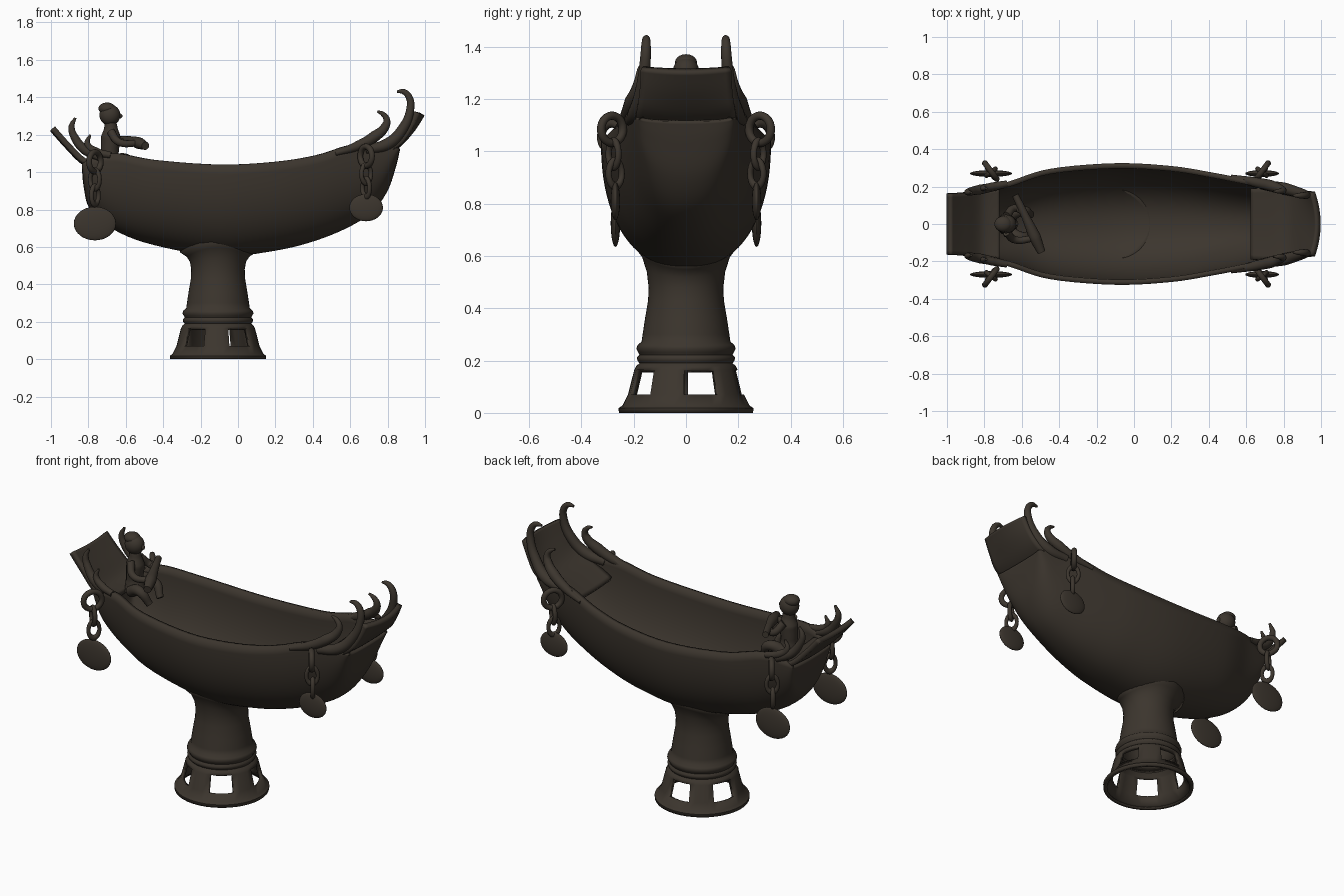
import bpy, bmesh, math
from mathutils import Vector

cube = bpy.data.objects.get("Cube")
if cube:
    bpy.data.objects.remove(cube, do_unlink=True)

bronze = bpy.data.materials.new("dark_bronze")
bronze.use_nodes = True
colour = (0.045, 0.036, 0.027, 1)
bronze.diffuse_color = colour
bsdf = bronze.node_tree.nodes["Principled BSDF"]
bsdf.inputs["Base Color"].default_value = colour
bsdf.inputs["Roughness"].default_value = 0.7


def finish(obj, name, angle=50):
    obj.name = name
    obj.data.materials.clear()
    obj.data.materials.append(bronze)
    bpy.ops.object.select_all(action="DESELECT")
    obj.select_set(True)
    bpy.context.view_layer.objects.active = obj
    bpy.ops.object.shade_smooth_by_angle(angle=math.radians(angle))
    return obj


def surface(name, rows, closed=False, skip=None, thickness=0.0, angle=50, offset=-1):
    """Skin a grid of points; thicken it into a shell if asked."""
    bm = bmesh.new()
    grid = [[bm.verts.new(p) for p in row] for row in rows]
    n = len(rows[0])
    for i in range(len(rows) - 1):
        for j in range(n if closed else n - 1):
            if skip and skip(i, j):
                continue
            k = (j + 1) % n
            bm.faces.new((grid[i][j], grid[i][k], grid[i + 1][k], grid[i + 1][j]))
    mesh = bpy.data.meshes.new(name)
    bm.to_mesh(mesh)
    bm.free()
    obj = bpy.data.objects.new(name, mesh)
    bpy.context.collection.objects.link(obj)
    if thickness:
        mod = obj.modifiers.new("shell", "SOLIDIFY")
        mod.thickness = thickness
        mod.offset = offset
    return finish(obj, name, angle)


def tube(name, points, radii):
    """Smooth tapered tube through the points."""
    curve = bpy.data.curves.new(name, "CURVE")
    curve.dimensions = "3D"
    curve.bevel_depth = 1
    curve.bevel_resolution = 4
    curve.use_fill_caps = True
    spline = curve.splines.new("BEZIER")
    spline.resolution_u = 8
    spline.bezier_points.add(len(points) - 1)
    for bp, p, r in zip(spline.bezier_points, points, radii):
        bp.co = p
        bp.radius = r
        bp.handle_left_type = bp.handle_right_type = "AUTO"
    obj = bpy.data.objects.new(name, curve)
    bpy.context.collection.objects.link(obj)
    bpy.ops.object.select_all(action="DESELECT")
    obj.select_set(True)
    bpy.context.view_layer.objects.active = obj
    bpy.ops.object.convert(target="MESH")
    return finish(bpy.context.object, name, 60)


def ball(name, loc, scale):
    bpy.ops.mesh.primitive_uv_sphere_add(segments=28, ring_count=16, radius=1, location=loc)
    obj = bpy.context.object
    obj.scale = scale
    return finish(obj, name, 80)


def smooth_rows(rows, steps):
    """Catmull-Rom refinement of a list of control rows."""
    vs = [Vector(r) for r in rows]
    out = []
    for i in range(len(vs) - 1):
        a, b, c, d = vs[max(i - 1, 0)], vs[i], vs[i + 1], vs[min(i + 2, len(vs) - 1)]
        for s in range(steps):
            t = s / steps
            out.append(b + 0.5 * t * ((c - a) + t * ((2*a - 5*b + 4*c - d) + t * (3*(b - c) + d - a))))
    return out + [vs[-1]]


# Boat hull: x, half width, and (rim, keel) heights per station
stations = [(-.835, .18, 1.04, 1.03), (-.825, .185, 1.05, .92), (-.79, .195, 1.07, .80),
            (-.66, .23, 1.10, .69), (-.45, .295, 1.065, .61), (-.1, .325, 1.04, .55),
            (.2, .31, 1.055, .58), (.42, .275, 1.09, .635), (.6, .24, 1.145, .71),
            (.72, .215, 1.15, .79), (.8, .2, 1.14, .9), (.845, .19, 1.13, 1.03), (.865, .18, 1.125, 1.115)]
hull = []
for x, w, rim, keel in smooth_rows(stations, 5):
    row = []
    for j in range(41):
        a = math.pi * (j / 40 - 0.5)
        y = w * math.copysign(abs(math.sin(a)) ** 0.9, a)
        row.append((x, y, rim - (rim - keel) * max(math.cos(a), 0) ** 0.88))
    hull.append(row)
surface("hull", hull[::-1], thickness=0.028, offset=1)

# Hollow pedestal: lathed profile with five windows in the foot
PX = -0.107
profile = [(.257, 0), (.258, .018), (.243, .028), (.222, .07), (.198, .165), (.19, .18),
           (.178, .19), (.186, .2), (.188, .212), (.178, .222), (.183, .232), (.19, .245),
           (.185, .26), (.17, .272), (.166, .3), (.157, .36), (.145, .43), (.143, .48),
           (.15, .52), (.168, .548), (.205, .572)]
foot = []
for r, z in profile:
    row = []
    for j in range(40):
        a = math.radians(-2 + 9 * j)
        lift = max(0, z - 0.5) * math.sin(a) ** 2
        row.append((PX + r * math.cos(a), r * math.sin(a), z + lift))
    foot.append(row)
surface("pedestal", foot, closed=True, skip=lambda i, j: i == 3 and j % 8 < 4,
        thickness=0.022, angle=55)


# Flared end plates, running down inside the bowl
def end_plate(name, path, bow):
    rows = []
    for x, w, z in smooth_rows(path, 5):
        edge = bow * max(0, abs(x) - 0.88) / 0.12
        rows.append([(x - math.copysign(edge * (k / 8) ** 2, x), w * k / 8, z + 0.01 * (k / 8) ** 2)
                     for k in range(-8, 9)])
    surface(name, rows, thickness=0.03, offset=0)


end_plate("right_end_plate", [(-.99, .163, 1.225), (-.91, .168, 1.135), (-.82, .18, 1.05),
                              (-.72, .195, 1.03)], 0.0)
end_plate("left_end_plate", [(.985, .168, 1.31), (.93, .175, 1.225), (.85, .19, 1.14),
                             (.75, .195, 1.09), (.63, .19, 1.03)], 0.035)

# Curled horns on both sides of each end: (x, half spread, z)
horns = {
    "left_tall_horn": ([(.68, .21, 1.12), (.8, .19, 1.15), (.88, .168, 1.23), (.92, .157, 1.33),
                        (.915, .153, 1.4), (.885, .152, 1.43), (.85, .152, 1.43)],
                       [.025, .032, .028, .022, .019, .015, .007]),
    "left_short_horn": ([(.52, .25, 1.10), (.64, .225, 1.14), (.73, .205, 1.19), (.785, .185, 1.24),
                         (.795, .178, 1.28), (.775, .175, 1.31), (.745, .175, 1.325)],
                        [.014, .026, .03, .024, .018, .013, .006]),
    "right_tall_horn": ([(-.74, .2, 1.08), (-.82, .185, 1.12), (-.87, .175, 1.18),
                         (-.89, .17, 1.24), (-.87, .168, 1.29)], [.022, .026, .022, .017, .007]),
    "right_short_horn": ([(-.68, .215, 1.09), (-.76, .2, 1.11), (-.805, .192, 1.15),
                          (-.79, .19, 1.2)], [.018, .022, .017, .006]),
}

# Hanging chains: x, ring height, link heights, pendant height and radii
chains = {"left": (.685, 1.085, (.99, .915), .81, .09, .073),
          "right": (-.765, 1.055, (.96, .875), .725, .113, .09)}

for side, s in (("front", -1), ("back", 1)):
    for name, (pts, radii) in horns.items():
        tube(f"{side}_{name}", [(x, s * y, z) for x, y, z in pts], radii)
    for end, (x, top, links, low, rx, rz) in chains.items():
        e = math.copysign(1, x)
        out = math.atan2(s, e * 0.75)
        rings = [(top, .052, .016, out)]
        rings += [(z, .037, .013, out + math.pi / 2 * (i + 1)) for i, z in enumerate(links)]
        for i, (z, big, small, turn) in enumerate(rings):
            bpy.ops.mesh.primitive_torus_add(
                major_radius=big, minor_radius=small, major_segments=28, minor_segments=10,
                location=(x, s * (.283 - .006 * i), z), rotation=(math.pi / 2, 0, turn))
            link = bpy.context.object
            if i:
                link.scale = (0.85, 1.3, 1)
            finish(link, f"{side}_{end}_chain_link", 80)
        ball(f"{side}_{end}_pendant", (x, s * .27, low), (rx, .018, rz))

# Seated paddler facing along the boat
tube("figure_body", [(-.68, 0, 1.03), (-.685, 0, 1.1), (-.68, 0, 1.19), (-.68, 0, 1.235), (-.685, 0, 1.3)],
     [.06, .047, .052, .036, .026])
ball("figure_head", (-.685, 0, 1.305), (.056, .05, .056))
ball("figure_hair", (-.7, 0, 1.34), (.046, .042, .032))
ball("figure_nose", (-.632, 0, 1.30), (.014, .012, .014))
for side, s, hand in (("front", -1, (-.53, -.075, 1.155)), ("back", 1, (-.6, .07, 1.165))):
    tube(f"{side}_figure_arm", [(-.68, s * .045, 1.215), (-.635, s * .085, 1.16), hand],
         [.022, .02, .018])
    tube(f"{side}_figure_leg", [(-.68, s * .035, 1.04), (-.6, s * .07, 1.07), (-.55, s * .05, 1.0)],
         [.035, .028, .02])
tube("paddle", [(-.635, .155, 1.175), (-.58, .04, 1.17), (-.53, -.07, 1.155), (-.495, -.15, 1.14)],
     [.018, .022, .032, .022])
